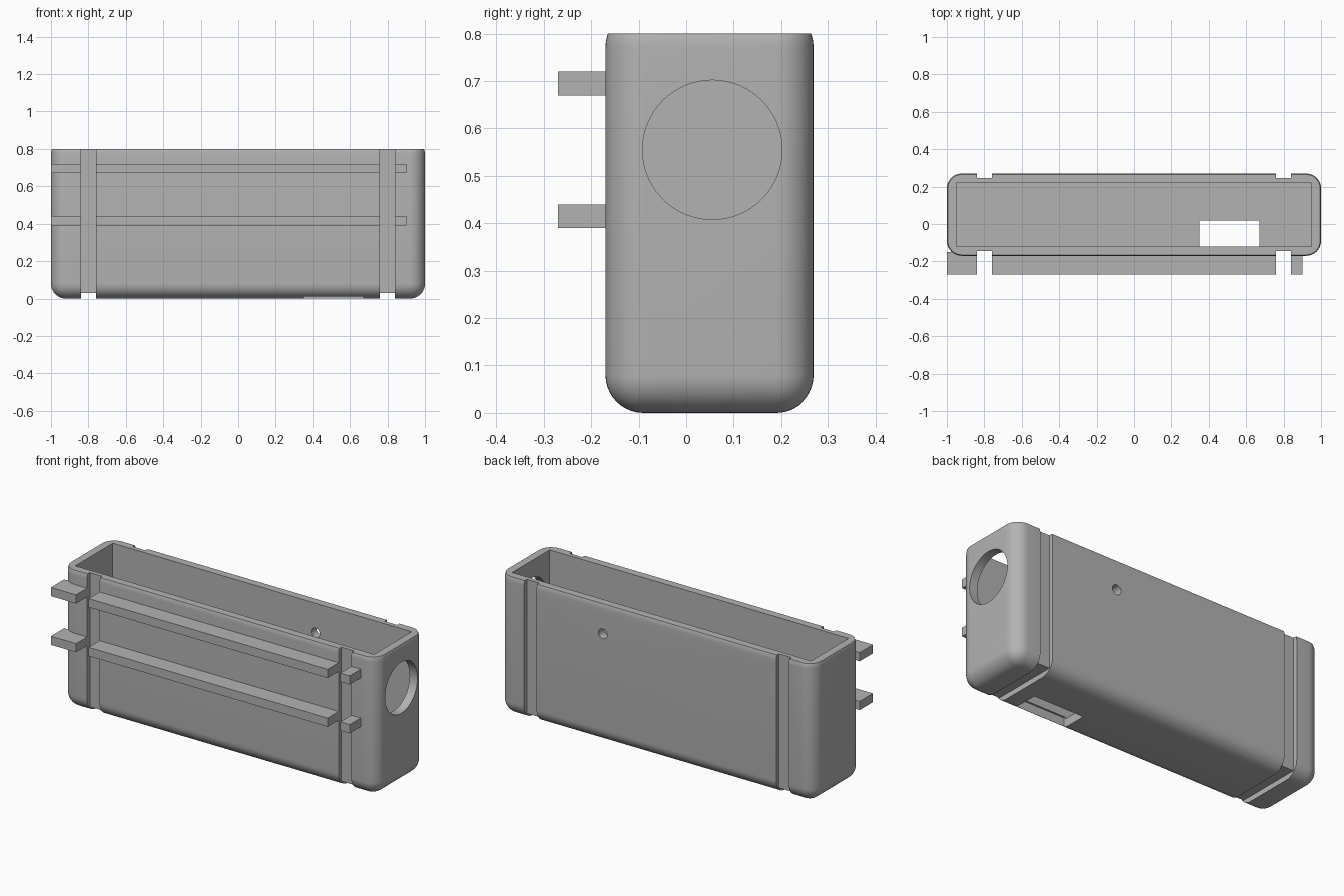
import bpy, bmesh, math
from mathutils import Matrix, Vector

old = bpy.data.objects.get("Cube")
if old:
    bpy.data.objects.remove(old, do_unlink=True)

grey = bpy.data.materials.new("matte_grey")
grey.use_nodes = True
GREY = (0.45, 0.45, 0.45, 1)
grey.diffuse_color = GREY
grey.node_tree.nodes["Principled BSDF"].inputs["Base Color"].default_value = GREY


def finish(bm, name):
    bmesh.ops.recalc_face_normals(bm, faces=bm.faces)
    mesh = bpy.data.meshes.new(name)
    bm.to_mesh(mesh)
    bm.free()
    mesh.materials.append(grey)
    ob = bpy.data.objects.new(name, mesh)
    bpy.context.collection.objects.link(ob)
    return ob


def box_bm(x, y, z):
    bm = bmesh.new()
    lo, hi = Vector((x[0], y[0], z[0])), Vector((x[1], y[1], z[1]))
    bmesh.ops.create_cube(bm, size=1, matrix=Matrix.Translation((lo + hi) / 2)
                          @ Matrix.Diagonal((*(hi - lo), 1)))
    return bm


def box(name, x, y, z):
    return finish(box_bm(x, y, z), name)


def rod(name, radius, centre, length, axis, sides):
    bm = bmesh.new()
    rot = Vector((0, 0, 1)).rotation_difference(Vector(axis)).to_matrix().to_4x4()
    bmesh.ops.create_cone(bm, cap_ends=True, segments=sides, radius1=radius,
                          radius2=radius, depth=length,
                          matrix=Matrix.Translation(centre) @ rot)
    return finish(bm, name)


def cut(ob, cutters):
    bpy.context.view_layer.objects.active = ob
    for c in cutters:
        mod = ob.modifiers.new("cut", "BOOLEAN")
        mod.operation, mod.solver, mod.object = "DIFFERENCE", "EXACT", c
        bpy.ops.object.modifier_apply(modifier=mod.name)


# Rounded case, trimmed flat just inside its upper rounding
bm = box_bm((-1, 1), (-0.17, 0.27), (0, 0.852))
bmesh.ops.bevel(bm, geom=bm.edges[:], offset=0.08, segments=10, profile=0.5,
                affect="EDGES", clamp_overlap=True)
trim = bmesh.ops.bisect_plane(bm, geom=bm.verts[:] + bm.edges[:] + bm.faces[:],
                              plane_co=(0, 0, 0.8), plane_no=(0, 0, 1), clear_outer=True)
bmesh.ops.contextual_create(bm, geom=[e for e in trim["geom_cut"]
                                      if isinstance(e, bmesh.types.BMEdge)])
case = finish(bm, "case")

# Cavity, end port, small back hole and floor slot
cutters = [
    box("cavity_cutter", (-0.95, 0.95), (-0.12, 0.22), (0.05, 1)),
    rod("port_cutter", 0.147, (1, 0.055, 0.555), 0.3, (1, 0, 0), 64),
    rod("pin_hole_cutter", 0.028, (0.34, 0.25, 0.63), 0.2, (0, 1, 0), 24),
    box("slot_cutter", (0.35, 0.67), (-0.13, 0.02), (-0.1, 0.06)),
]

# Strap grooves around front, back and bottom
front_grooves = []
for side, x in (("right", -0.8), ("left", 0.8)):
    span = (x - 0.04, x + 0.04)
    front_grooves.append(box(f"{side}_front_groove_cutter", span, (-0.4, -0.145), (-0.1, 1)))
    cutters.append(box(f"{side}_back_groove_cutter", span, (0.245, 0.4), (-0.1, 1)))
    cutters.append(box(f"{side}_bottom_groove_cutter", span, (-0.5, 0.5), (-0.2, 0.03)))
cut(case, cutters + front_grooves)

# Front rails, interrupted by the grooves
rails = []
for name, z in (("lower_rail", 0.39), ("upper_rail", 0.67)):
    rail = box(name, (-1, 0.9), (-0.27, -0.15), (z, z + 0.05))
    cut(rail, front_grooves)
    rails.append(rail)

for c in cutters + front_grooves:
    bpy.data.objects.remove(c, do_unlink=True)

# Smooth roundings, keep edges crisp
bpy.ops.object.select_all(action="DESELECT")
case.select_set(True)
bpy.context.view_layer.objects.active = case
bpy.ops.object.shade_smooth_by_angle(angle=math.radians(25))
